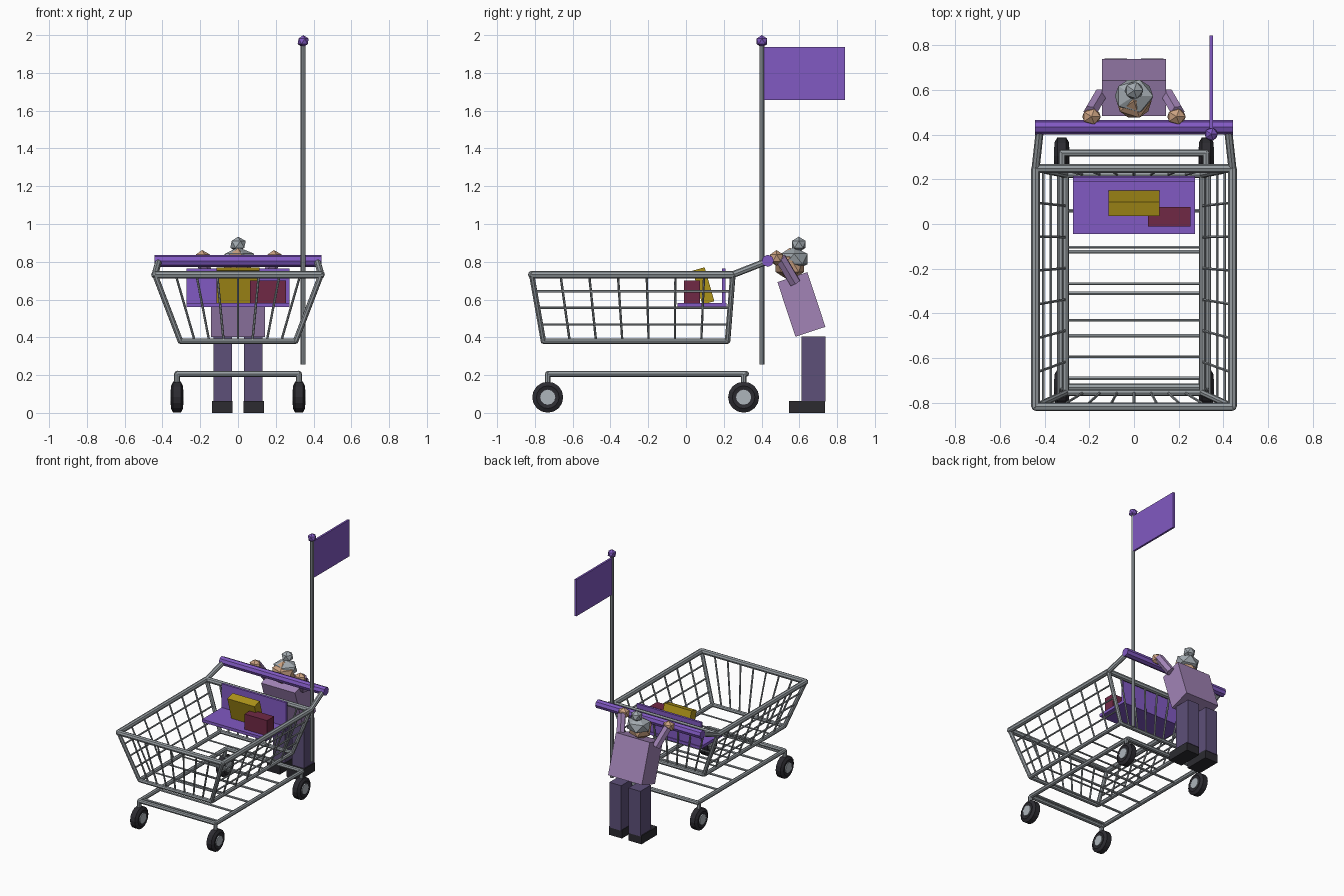
import bpy, bmesh, math
from mathutils import Vector, Matrix

cube = bpy.data.objects.get("Cube")
if cube:
    bpy.data.objects.remove(cube, do_unlink=True)


def material(name, r, g, b):
    m = bpy.data.materials.new(name)
    m.use_nodes = True
    m.diffuse_color = (r, g, b, 1)
    m.node_tree.nodes["Principled BSDF"].inputs["Base Color"].default_value = (r, g, b, 1)
    return m


PURPLE = material("purple", .22, .10, .54)
STEEL = material("steel", .31, .34, .36)
BLACK = material("black rubber", .025, .024, .03)
HUB = material("hub grey", .42, .46, .50)
JACKET = material("mauve cloth", .36, .23, .47)
TROUSERS = material("dark violet cloth", .11, .08, .19)
SKIN = material("skin", .60, .36, .22)
HAIR = material("grey hair", .36, .40, .43)
YELLOW = material("yellow", .43, .30, .01)
MAROON = material("maroon", .16, .022, .06)


def finish(name, bm, mat):
    mesh = bpy.data.meshes.new(name)
    bm.to_mesh(mesh)
    bm.free()
    mesh.materials.append(mat)
    ob = bpy.data.objects.new(name, mesh)
    bpy.context.collection.objects.link(ob)
    return ob


def add_tube(bm, a, b, r, sides=8):
    a, b = Vector(a), Vector(b)
    d = b - a
    rot = d.to_track_quat('Z', 'Y').to_matrix().to_4x4()
    bmesh.ops.create_cone(bm, cap_ends=True, segments=sides, radius1=r, radius2=r,
                          depth=d.length, matrix=Matrix.Translation((a + b) / 2) @ rot)


def tubes(name, segments, r, mat, sides=8):
    bm = bmesh.new()
    for a, b in segments:
        add_tube(bm, a, b, r, sides)
    return finish(name, bm, mat)


def box(name, centre, size, mat, tilt=0):
    bm = bmesh.new()
    bmesh.ops.create_cube(bm, size=1, matrix=Matrix.Translation(centre)
                          @ Matrix.Rotation(math.radians(tilt), 4, 'X')
                          @ Matrix.Diagonal((*size, 1)))
    return finish(name, bm, mat)


def ball(name, centre, size, mat):
    bm = bmesh.new()
    bmesh.ops.create_icosphere(bm, subdivisions=1, radius=1, matrix=Matrix.Translation(centre)
                               @ Matrix.Diagonal((*size, 1)))
    return finish(name, bm, mat)


def rect(x, y0, y1, z):
    return [Vector(p) for p in ((-x, y0, z), (x, y0, z), (x, y1, z), (-x, y1, z))]


def loop(pts):
    return [(pts[i], pts[(i + 1) % 4]) for i in range(4)]


def ring_frame(name, pts, r):
    ob = tubes(name, loop(pts), r, STEEL)
    bm = bmesh.new()
    bm.from_mesh(ob.data)
    for p in pts:  # rounded corner joints
        bmesh.ops.create_icosphere(bm, subdivisions=1, radius=r * 1.03, matrix=Matrix.Translation(p))
    bm.to_mesh(ob.data)
    bm.free()


# Basket frame
top = rect(.44, -.817, .248, .732)
low = rect(.305, -.755, .22, .38)
ring_frame("basket_rim", top, .02)
ring_frame("basket_base_rim", low, .015)
tubes("basket_corner_posts", list(zip(low, top)), .015, STEEL)

# Basket wires: uprights on every side, rails on the long sides, floor slats
wires = []
for i, count in enumerate((8, 7, 8, 7)):
    j = (i + 1) % 4
    for k in range(1, count):
        wires.append((low[i].lerp(low[j], k / count), top[i].lerp(top[j], k / count)))
for i, j in ((1, 2), (3, 0)):
    for k in (.25, .5, .75):
        wires.append((low[i].lerp(top[i], k), low[j].lerp(top[j], k)))
for k in range(1, 6):
    wires.append((low[0].lerp(low[3], k / 6), low[1].lerp(low[2], k / 6)))
tubes("basket_wires", wires, .0065, STEEL, 6)

# Push handle
tubes("handle_arms", [((s * .44, .248, .732), (s * .42, .43, .803)) for s in (-1, 1)], .018, STEEL)
tubes("handle_bar", [((-.443, .433, .805), (.443, .433, .805))], .032, PURPLE)

# Undercarriage
ring_frame("base_frame", rect(.322, -.73, .318, .207), .016)
tubes("base_slats", [((-.32, y, .207), (.32, y, .207))
                     for y in (.06, -.125, -.31, -.5, -.69)], .009, STEEL, 6)

# Wheels: a lathed tyre with a lighter hub and a caster post
TYRE = [(.028, .045), (.032, .06), (.020, .082), (-.020, .082), (-.032, .06), (-.028, .045)]
for sx, side in ((1, "left"), (-1, "right")):
    for y, end in ((-.732, "front"), (.305, "back")):
        c = Vector((sx * .323, y, .083))
        n = 16
        bm = bmesh.new()
        rings = [[bm.verts.new(c + Vector((w, r * math.cos(math.tau * k / n), r * math.sin(math.tau * k / n))))
                  for k in range(n)] for w, r in TYRE]
        for a, b in zip(rings, rings[1:]):
            for k in range(n):
                bm.faces.new((a[k], a[(k + 1) % n], b[(k + 1) % n], b[k]))
        bm.faces.new(rings[0])
        bm.faces.new(rings[-1])
        bmesh.ops.recalc_face_normals(bm, faces=bm.faces)
        finish(f"{end}_{side}_tyre", bm, BLACK)
        tubes(f"{end}_{side}_hub", [(c - Vector((.035, 0, 0)), c + Vector((.035, 0, 0)))], .04, HUB, 12)
        tubes(f"{end}_{side}_caster_post", [(c + Vector((0, 0, .07)), c + Vector((0, 0, .125)))], .015, STEEL)

# Child seat and parcels
box("seat_base", (0, .085, .572), (.545, .26, .022), PURPLE)
box("seat_back", (0, .2, .665), (.545, .018, .2), PURPLE)
box("yellow_parcel", (0, .0925, .672), (.23, .066, .187), YELLOW, 16)
box("maroon_parcel", (.158, .032, .641), (.19, .086, .118), MAROON)

# Flag
tubes("flag_pole", [((.345, .402, .255), (.345, .402, 1.96))], .013, STEEL)
ball("flag_pole_knob", (.345, .402, 1.967), (.033, .033, .033), PURPLE)
box("flag", (.345, .627, 1.797), (.015, .43, .28), PURPLE)

# Person pushing
box("torso", (0, .611, .574), (.286, .167, .305), JACKET, 18.3)
for s, side in ((1, "left"), (-1, "right")):
    box(f"{side}_leg", (s * .081, .675, .232), (.1, .128, .345), TROUSERS)
    box(f"{side}_shoe", (s * .083, .64, .032), (.11, .19, .064), BLACK)
    tubes(f"{side}_arm", [((s * .15, .577, .69), (s * .195, .5, .82))], .032, JACKET, 6)
    ball(f"{side}_hand", (s * .19, .48, .82), (.046, .04, .042), SKIN)
ball("head", (0, .55, .785), (.088, .088, .088), SKIN)
ball("hair", (0, .572, .815), (.096, .085, .062), HAIR)
ball("hair_bun", (0, .597, .892), (.046, .043, .041), HAIR)
